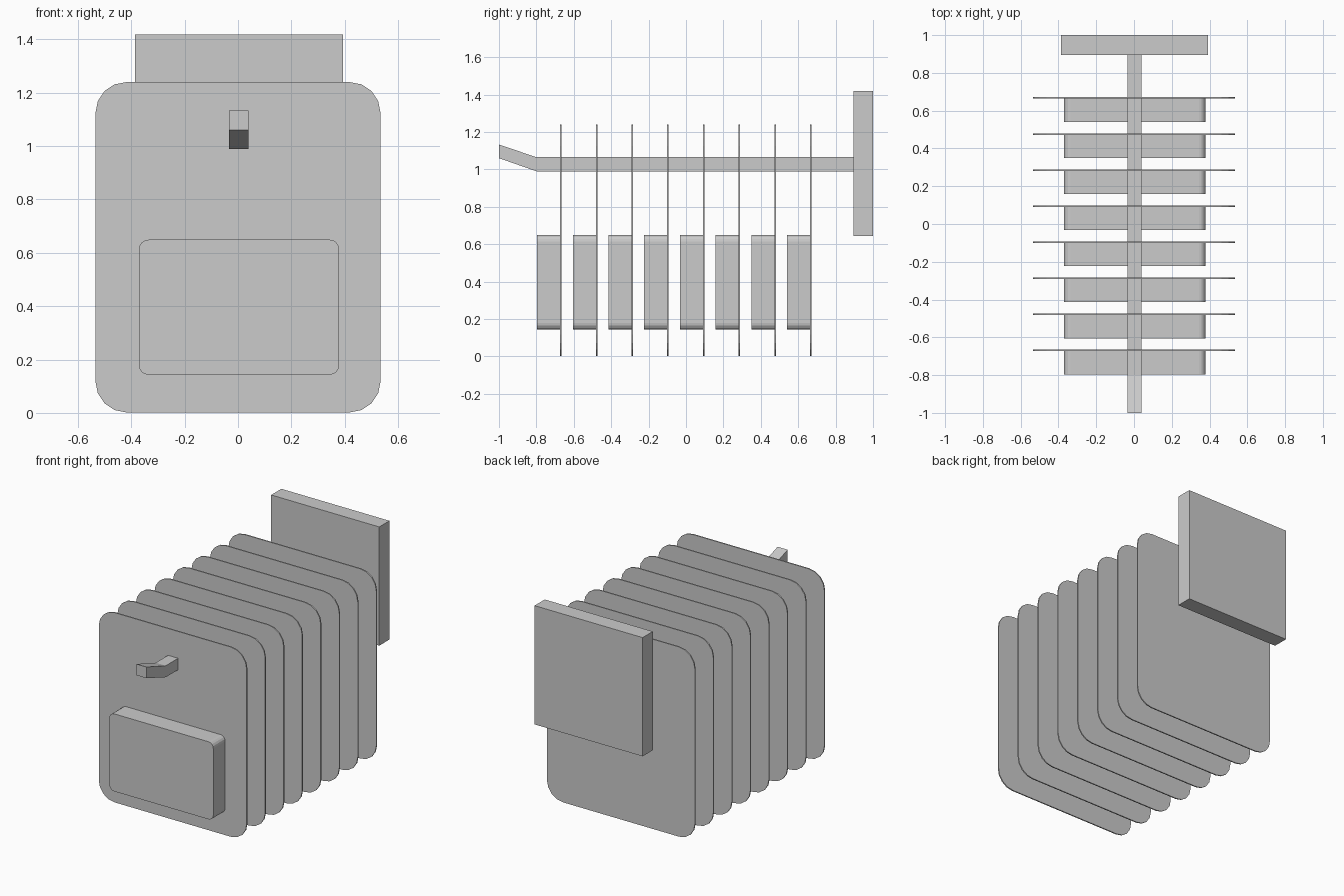
import bpy
from math import pi, sin, cos

if "Cube" in bpy.data.objects:
    bpy.data.objects.remove(bpy.data.objects["Cube"])


def prism(name, outline, axis, lo, hi):
    """Extrude a closed 2D outline: axis 'y' takes (x, z), axis 'x' takes (y, z)."""
    def point(a, b, d):
        return (a, d, b) if axis == 'y' else (d, a, b)
    n = len(outline)
    verts = [point(a, b, d) for d in (lo, hi) for a, b in outline]
    faces = [tuple(range(n)), tuple(range(2 * n - 1, n - 1, -1))]
    faces += [(i, i + n, (i + 1) % n + n, (i + 1) % n) for i in range(n)]
    if axis == 'x':
        faces = [f[::-1] for f in faces]
    mesh = bpy.data.meshes.new(name)
    mesh.from_pydata(verts, [], faces)
    obj = bpy.data.objects.new(name, mesh)
    bpy.context.collection.objects.link(obj)
    return obj


def rounded_rect(x0, x1, z0, z1, r, steps=4):
    """Counter-clockwise rectangle outline with rounded corners."""
    corners = [(x1 - r, z0 + r, -pi / 2), (x1 - r, z1 - r, 0),
               (x0 + r, z1 - r, pi / 2), (x0 + r, z0 + r, pi)]
    return [(cx + r * cos(a + pi / 2 * i / steps), cz + r * sin(a + pi / 2 * i / steps))
            for cx, cz, a in corners for i in range(steps + 1)]


# Wall plate behind the hook
prism("back_plate", [(-0.387, 0.643), (0.393, 0.643), (0.393, 1.418), (-0.387, 1.418)],
      'y', 0.895, 1.0)

# Square rod with an upturned tip
rod = [(-1.0, 1.06), (-0.8, 0.99), (0.9, 0.99), (0.9, 1.065), (-0.8, 1.065), (-1.0, 1.133)]
prism("hook_rod", rod, 'x', -0.034, 0.039)

# Hanging cards, each with a blister box on its front
card = rounded_rect(-0.534, 0.534, 0.002, 1.24, 0.115)
blister = rounded_rect(-0.371, 0.379, 0.143, 0.649, 0.035)
for i in range(8):
    y = -0.669 + 0.1909 * i
    prism(f"card_{i + 1}", card, 'y', y - 0.004, y + 0.004)
    prism(f"blister_{i + 1}", blister, 'y', y - 0.127, y - 0.003)
